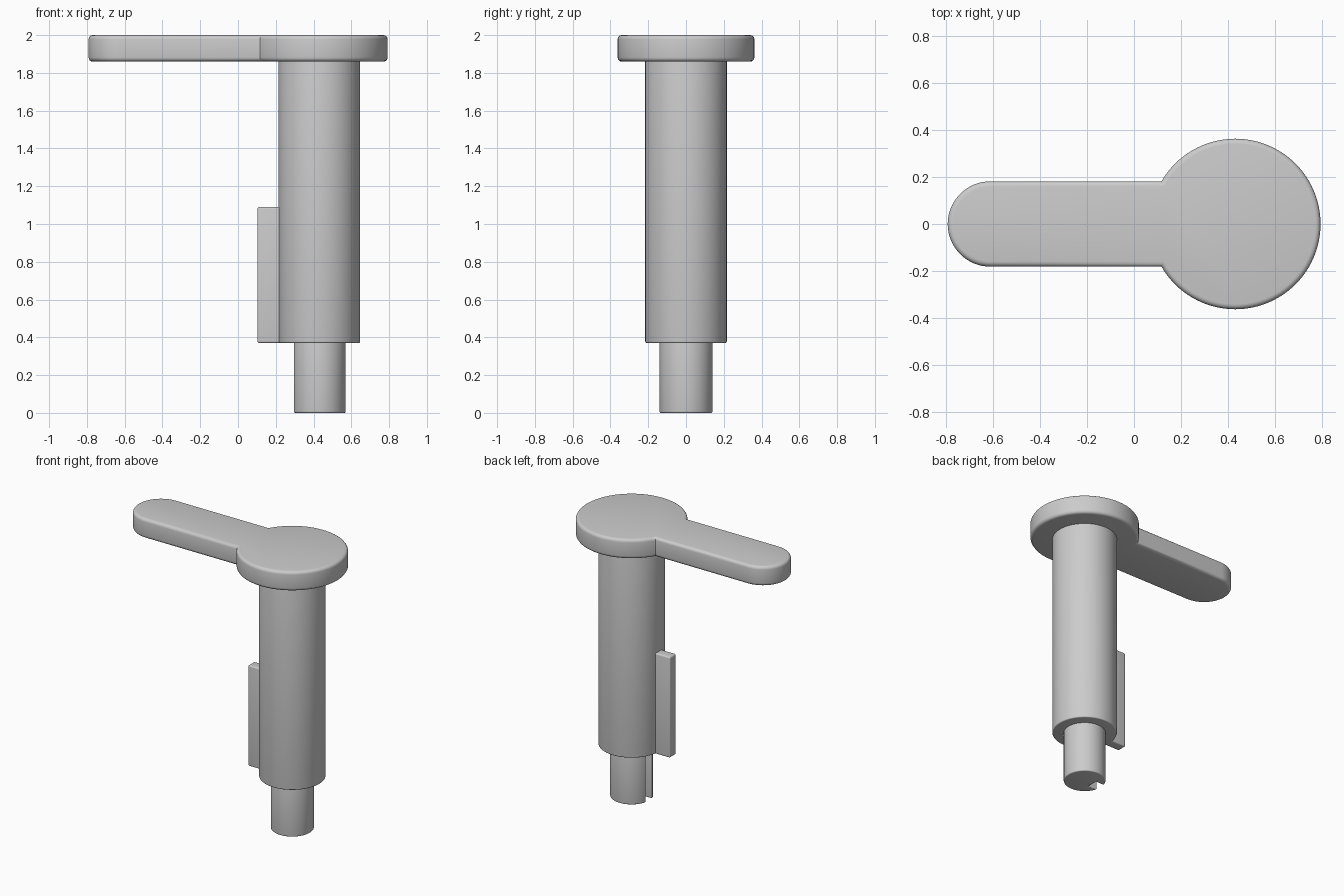
import bpy, bmesh
from math import sin, cos, pi, asin, radians

cube = bpy.data.objects.get("Cube")
if cube:
    bpy.data.objects.remove(cube, do_unlink=True)

grey = bpy.data.materials.new("plain_grey")
grey.use_nodes = True
colour = (0.6, 0.6, 0.6, 1)
grey.diffuse_color = colour
grey.node_tree.nodes["Principled BSDF"].inputs["Base Color"].default_value = colour

AXIS = 0.43          # x position of the shaft axis


def arc(cx, r, start, end, steps):
    """Points along an arc centred on (cx, 0)."""
    return [(cx + r * cos(start + (end - start) * i / steps),
             r * sin(start + (end - start) * i / steps)) for i in range(steps + 1)]


def prism(name, outline, z0, z1, bevel, uprights=False):
    """Extrude an outline upward and round its rims, optionally its uprights too."""
    bm = bmesh.new()
    base = bm.faces.new([bm.verts.new((x, y, z0)) for x, y in outline])
    top = bmesh.ops.extrude_face_region(bm, geom=[base], use_keep_orig=True)["geom"]
    bmesh.ops.translate(bm, vec=(0, 0, z1 - z0),
                        verts=[v for v in top if isinstance(v, bmesh.types.BMVert)])
    bmesh.ops.recalc_face_normals(bm, faces=bm.faces)
    edges = [e for e in bm.edges
             if uprights or abs(e.verts[0].co.z - e.verts[1].co.z) < 1e-5]
    bmesh.ops.bevel(bm, geom=edges, offset=bevel, segments=4, profile=0.5,
                    affect='EDGES', clamp_overlap=True)
    bmesh.ops.recalc_face_normals(bm, faces=bm.faces)
    mesh = bpy.data.meshes.new(name)
    bm.to_mesh(mesh)
    bm.free()
    mesh.materials.append(grey)
    obj = bpy.data.objects.new(name, mesh)
    bpy.context.collection.objects.link(obj)
    bpy.ops.object.select_all(action='DESELECT')
    obj.select_set(True)
    bpy.context.view_layer.objects.active = obj
    bpy.ops.object.shade_smooth_by_angle(angle=radians(35))
    return obj


# Handle: round head with a straight, round-ended arm
head_r, arm_r = 0.362, 0.181
meet = pi - asin(arm_r / head_r)
handle = arc(AXIS, head_r, -meet, meet, 80) + arc(-0.61, arm_r, pi / 2, 3 * pi / 2, 32)
prism("handle", handle, 1.86, 2.0, 0.022)

# Main shaft, running up into the head
prism("shaft", arc(AXIS, 0.216, 0, 2 * pi, 72)[:-1], 0.37, 1.9, 0.008)

# Tip with a keyway down the arm side
tip_r, slot = 0.14, 0.038
mouth = pi - asin(slot / tip_r)
tip = arc(AXIS, tip_r, -mouth, mouth, 60) + [(AXIS - 0.067, slot), (AXIS - 0.067, -slot)]
prism("tip", tip, 0, 0.4, 0.008)

# Flat key on the lower shaft
key = [(0.103, -0.036), (0.3, -0.036), (0.3, 0.036), (0.103, 0.036)]
prism("key", key, 0.37, 1.09, 0.01, uprights=True)
